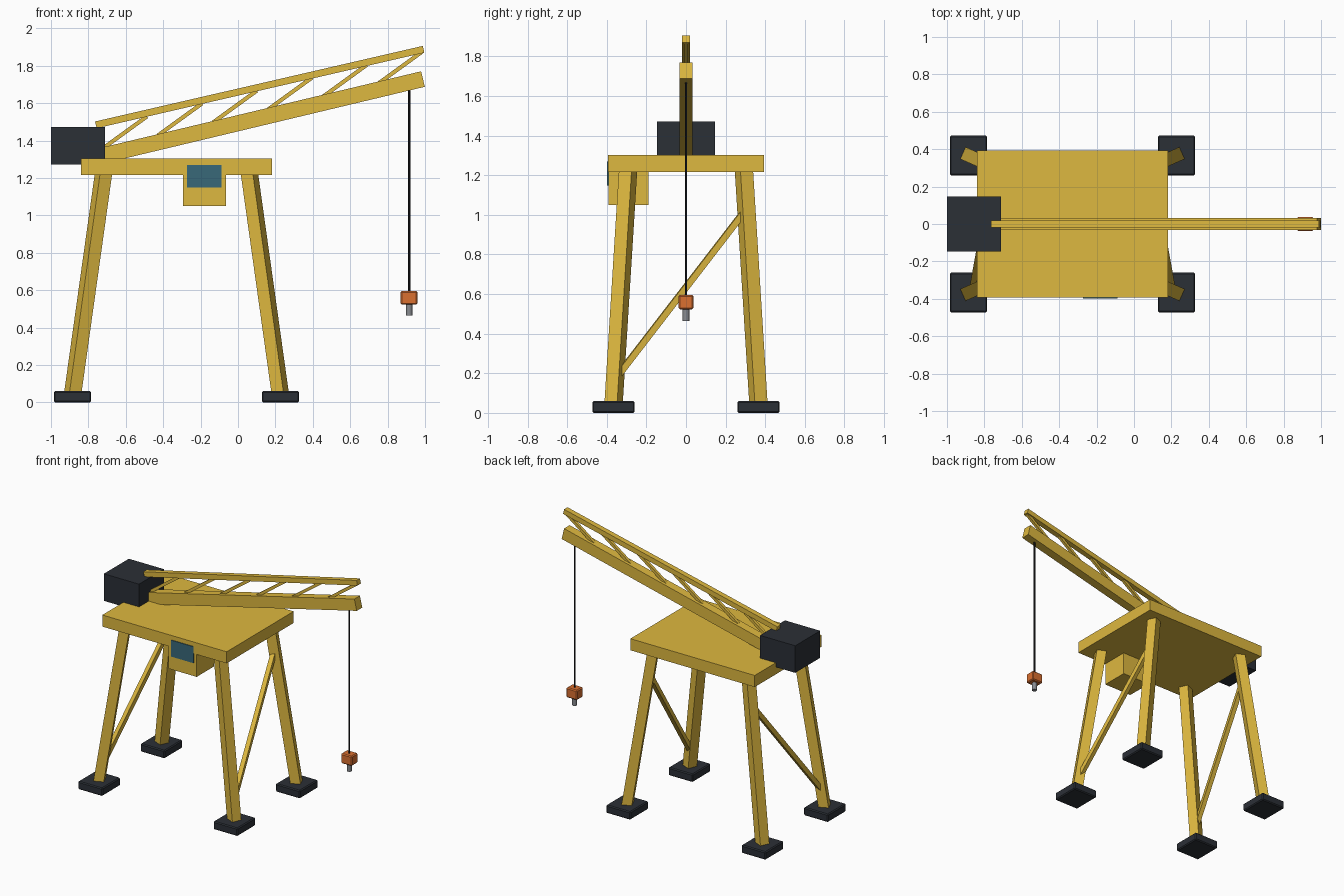
import bpy, bmesh, math
from mathutils import Vector, Matrix

if "Cube" in bpy.data.objects:
    bpy.data.objects.remove(bpy.data.objects["Cube"])


def mat(name, rgb):
    m = bpy.data.materials.new(name)
    m.diffuse_color = (*rgb, 1)
    m.use_nodes = True
    m.node_tree.nodes["Principled BSDF"].inputs["Base Color"].default_value = m.diffuse_color
    return m


YELLOW = mat("yellow_paint", (0.73, 0.48, 0.05))
DARK = mat("dark_steel", (0.024, 0.029, 0.037))
GLASS = mat("window_glass", (0.04, 0.14, 0.19))
ORANGE = mat("orange_paint", (0.70, 0.16, 0.03))
STEEL = mat("bare_steel", (0.25, 0.26, 0.28))
BLACK = mat("rope_black", (0.012, 0.012, 0.014))


def finish(name, bm, material):
    me = bpy.data.meshes.new(name)
    bm.to_mesh(me)
    bm.free()
    me.materials.append(material)
    ob = bpy.data.objects.new(name, me)
    bpy.context.collection.objects.link(ob)
    return ob


def box(name, lo, hi, material, bevel=0):
    lo, hi = Vector(lo), Vector(hi)
    bm = bmesh.new()
    bmesh.ops.create_cube(bm, size=1, matrix=Matrix.Translation((lo + hi) / 2)
                          @ Matrix.Diagonal((*(hi - lo), 1)))
    ob = finish(name, bm, material)
    if bevel:
        mod = ob.modifiers.new("bevel", 'BEVEL')
        mod.width, mod.segments = bevel, 1
    return ob


def beam(name, a, b, depth, width, material=YELLOW):
    """Rectangular bar from a to b; depth lies in the vertical plane of the bar."""
    a, b = Vector(a), Vector(b)
    z = (b - a).normalized()
    y = Vector((0, 0, 1)).cross(z).normalized()
    x = y.cross(z)
    rot = Matrix((x, y, z)).transposed().to_4x4()
    bm = bmesh.new()
    bmesh.ops.create_cube(bm, size=1, matrix=Matrix.Translation((a + b) / 2) @ rot
                          @ Matrix.Diagonal((depth, width, (b - a).length, 1)))
    return finish(name, bm, material)


def rod(name, x, z0, z1, r, sides, material):
    bm = bmesh.new()
    bmesh.ops.create_cone(bm, cap_ends=True, segments=sides, radius1=r, radius2=r,
                          depth=z1 - z0, matrix=Matrix.Translation((x, 0, (z0 + z1) / 2)))
    ob = finish(name, bm, material)
    for p in ob.data.polygons:
        p.use_smooth = len(p.vertices) == 4
    ob.data.set_sharp_from_angle(angle=math.radians(40))
    return ob


CX = -0.329  # centre of the tower


def leg_point(sx, sy, z):
    t = (z - 0.06) / 1.157
    return (CX + sx * (0.553 - 0.162 * t), sy * (0.365 - 0.072 * t), z)


# Deck
box("deck", (-0.84, -0.393, 1.217), (0.182, 0.393, 1.303), YELLOW)

# Feet, splayed legs and side braces
for sx, side in ((-1, "left"), (1, "right")):
    for sy, end in ((-1, "front"), (1, "back")):
        fx, fy = CX + sx * 0.556, sy * 0.366
        box(f"{end}_{side}_foot", (fx - 0.1, fy - 0.107, 0),
            (fx + 0.1, fy + 0.107, 0.06), DARK, 0.007)
        beam(f"{end}_{side}_leg", leg_point(sx, sy, 0.05),
             leg_point(sx, sy, 1.24), 0.07, 0.07)
    beam(f"{side}_brace", leg_point(sx, -1, 0.17), leg_point(sx, 1, 1.03), 0.032, 0.032)

# Operator cab and window
box("cab", (-0.295, -0.392, 1.05), (-0.065, -0.19, 1.28), YELLOW)
box("cab_window", (-0.273, -0.398, 1.148), (-0.089, -0.38, 1.27), GLASS)

# Counterweight
box("counterweight", (-1.0, -0.146, 1.271), (-0.711, 0.146, 1.472), DARK)

# Boom, top chord and lattice bars
beam("boom", (-0.77, 0, 1.309), (0.989, 0, 1.729), 0.085, 0.065)
beam("boom_top_chord", (-0.76, 0, 1.484), (0.992, 0, 1.888), 0.037, 0.04)
for i in range(6):
    dx, dz = 0.294 * i, 0.069 * i
    beam(f"lattice_bar_{i + 1}", (-0.723 + dx, 0, 1.358 + dz),
         (-0.487 + dx, 0, 1.529 + dz), 0.021, 0.021)

# Hoist rope, hook block and hook pin
rod("hoist_rope", 0.915, 0.58, 1.70, 0.006, 8, BLACK)
box("hook_block", (0.87, -0.037, 0.523), (0.96, 0.037, 0.596), ORANGE, 0.007)
rod("hook_pin", 0.915, 0.465, 0.53, 0.017, 12, STEEL)
